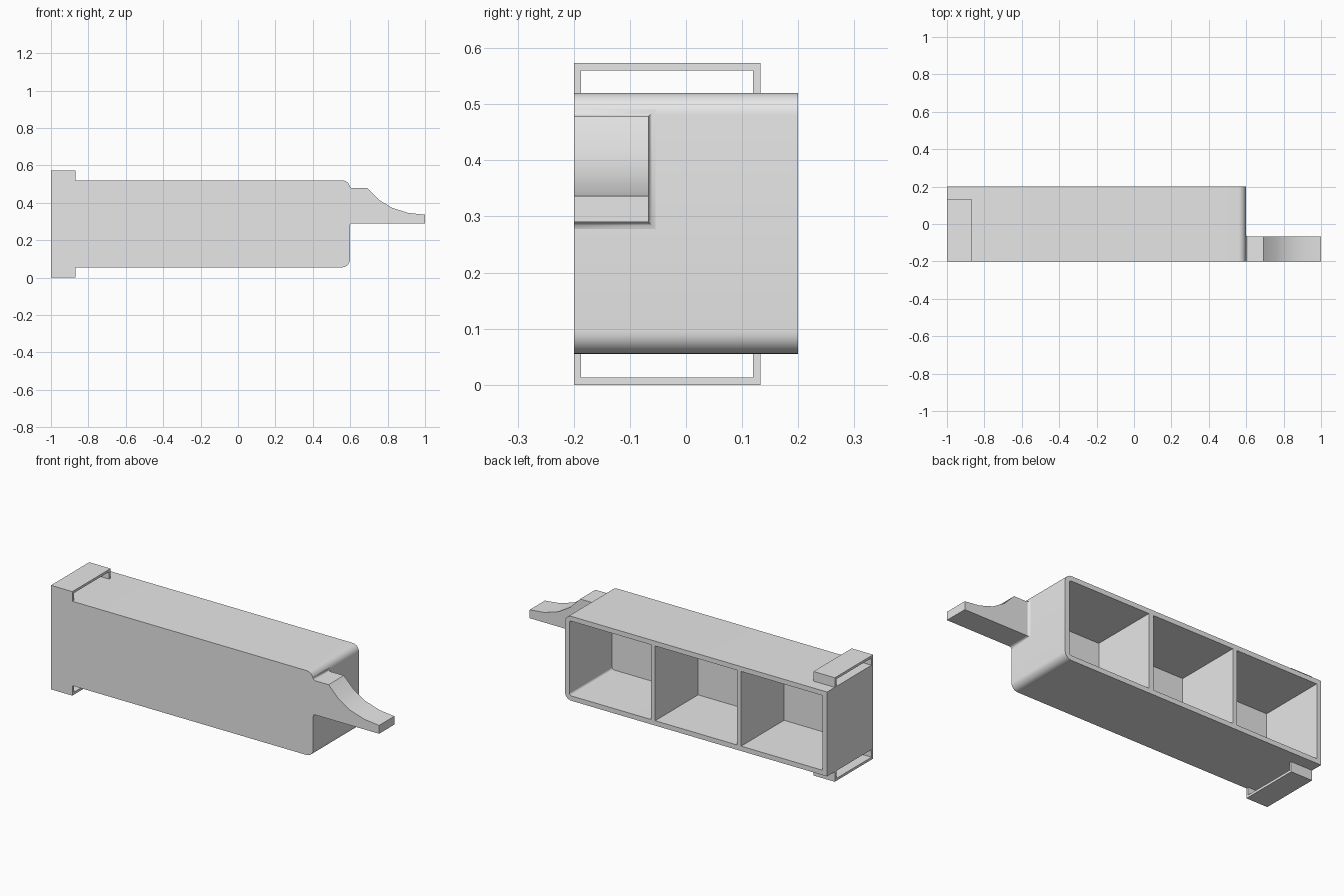
import bpy, bmesh, math

if "Cube" in bpy.data.objects:
    bpy.data.objects.remove(bpy.data.objects["Cube"], do_unlink=True)

grey = bpy.data.materials.new("light grey")
grey.use_nodes = True
grey.diffuse_color = (0.8, 0.8, 0.8, 1)
grey.node_tree.nodes["Principled BSDF"].inputs["Base Color"].default_value = (0.8, 0.8, 0.8, 1)


def make_object(name, bm):
    bmesh.ops.recalc_face_normals(bm, faces=bm.faces)
    mesh = bpy.data.meshes.new(name)
    bm.to_mesh(mesh)
    bm.free()
    mesh.materials.append(grey)
    obj = bpy.data.objects.new(name, mesh)
    bpy.context.collection.objects.link(obj)
    return obj


def activate(obj):
    bpy.ops.object.select_all(action='DESELECT')
    obj.select_set(True)
    bpy.context.view_layer.objects.active = obj


def smooth(obj):
    activate(obj)
    bpy.ops.object.shade_smooth_by_angle(angle=math.radians(30))


def add_loft(bm, loops):
    """Skin matching closed loops and cap both ends."""
    rings = [[bm.verts.new(p) for p in loop] for loop in loops]
    n = len(rings[0])
    for a, b in zip(rings, rings[1:]):
        for i in range(n):
            j = (i + 1) % n
            bm.faces.new((a[i], a[j], b[j], b[i]))
    bm.faces.new(rings[0])
    bm.faces.new(rings[-1])


def add_prism(bm, profile, y0, y1):
    add_loft(bm, [[(x, y, z) for x, z in profile] for y in (y0, y1)])


def rounded_end(x0, x1, z0, z1, r, steps=8):
    """Rectangle in x and z whose two +x corners are rounded."""
    pts = [(x0, z1), (x0, z0)]
    for cz, start in ((z0 + r, -90), (z1 - r, 0)):
        for i in range(steps + 1):
            a = math.radians(start + 90 * i / steps)
            pts.append((x1 - r + r * math.cos(a), cz + r * math.sin(a)))
    return pts


LEFT, RIGHT, FRONT, BACK = -1.0, 0.598, -0.2, 0.2
LOW, HIGH, WALL = 0.055, 0.52, 0.0267

# Long tray with rounded end
bm = bmesh.new()
add_prism(bm, rounded_end(LEFT, RIGHT, LOW, HIGH, 0.04), FRONT, BACK)
tray = make_object("tray_body", bm)

# Three pockets open to the back
bm = bmesh.new()
cell = (RIGHT - LEFT - 4 * WALL) / 3
for i in range(3):
    x0 = LEFT + WALL + i * (cell + WALL)
    z0, z1 = LOW + WALL, HIGH - WALL
    if i == 2:
        shape = rounded_end(x0, x0 + cell, z0, z1, 0.0133)
    else:
        shape = [(x0, z1), (x0, z0), (x0 + cell, z0), (x0 + cell, z1)]
    add_prism(bm, shape, FRONT + WALL, BACK + 0.1)
cutter = make_object("pocket_cutter", bm)
cutter.hide_render = True

cut = tray.modifiers.new("pockets", 'BOOLEAN')
cut.operation = 'DIFFERENCE'
cut.solver = 'EXACT'
cut.object = cutter
activate(tray)
bpy.ops.object.modifier_apply(modifier=cut.name)
bpy.data.objects.remove(cutter, do_unlink=True)
smooth(tray)

# Strap loops above and below the square end
CLIP_BACK, THIN = 0.133, 0.0133
for name, base, tip in (("upper_strap_loop", HIGH, 0.573), ("lower_strap_loop", LOW, 0.0)):
    inner = tip - math.copysign(THIN, tip - base)
    outline = [(FRONT, base), (FRONT, tip), (CLIP_BACK, tip), (CLIP_BACK, base),
               (CLIP_BACK - THIN, base), (CLIP_BACK - THIN, inner),
               (FRONT + THIN, inner), (FRONT + THIN, base)]
    bm = bmesh.new()
    add_loft(bm, [[(x, y, z) for y, z in outline] for x in (LEFT, -0.87)])
    make_object(name, bm)

# Thumb handle with a concave sweep on top
HANDLE_BACK, H_LOW, H_HIGH = -0.067, 0.29, 0.478
bm = bmesh.new()
add_prism(bm, [(0.58, H_LOW), (1.0, H_LOW), (1.0, 0.336), (0.909, 0.346),
               (0.823, 0.373), (0.753, 0.416), (0.692, H_HIGH), (0.58, H_HIGH)],
          FRONT, HANDLE_BACK)
smooth(make_object("handle", bm))

# Small fillet where the handle meets the tray
bm = bmesh.new()
loops = []
for x, g in ((0.585, 0.0125), (0.598, 0.0125), (0.6, 0.006), (0.604, 0.002), (0.61, 0)):
    y, lo, hi = HANDLE_BACK + g, H_LOW - g, H_HIGH + g
    loops.append([(x, FRONT, lo), (x, y, lo), (x, y, hi), (x, FRONT, hi)])
add_loft(bm, loops)
smooth(make_object("handle_fillet", bm))
